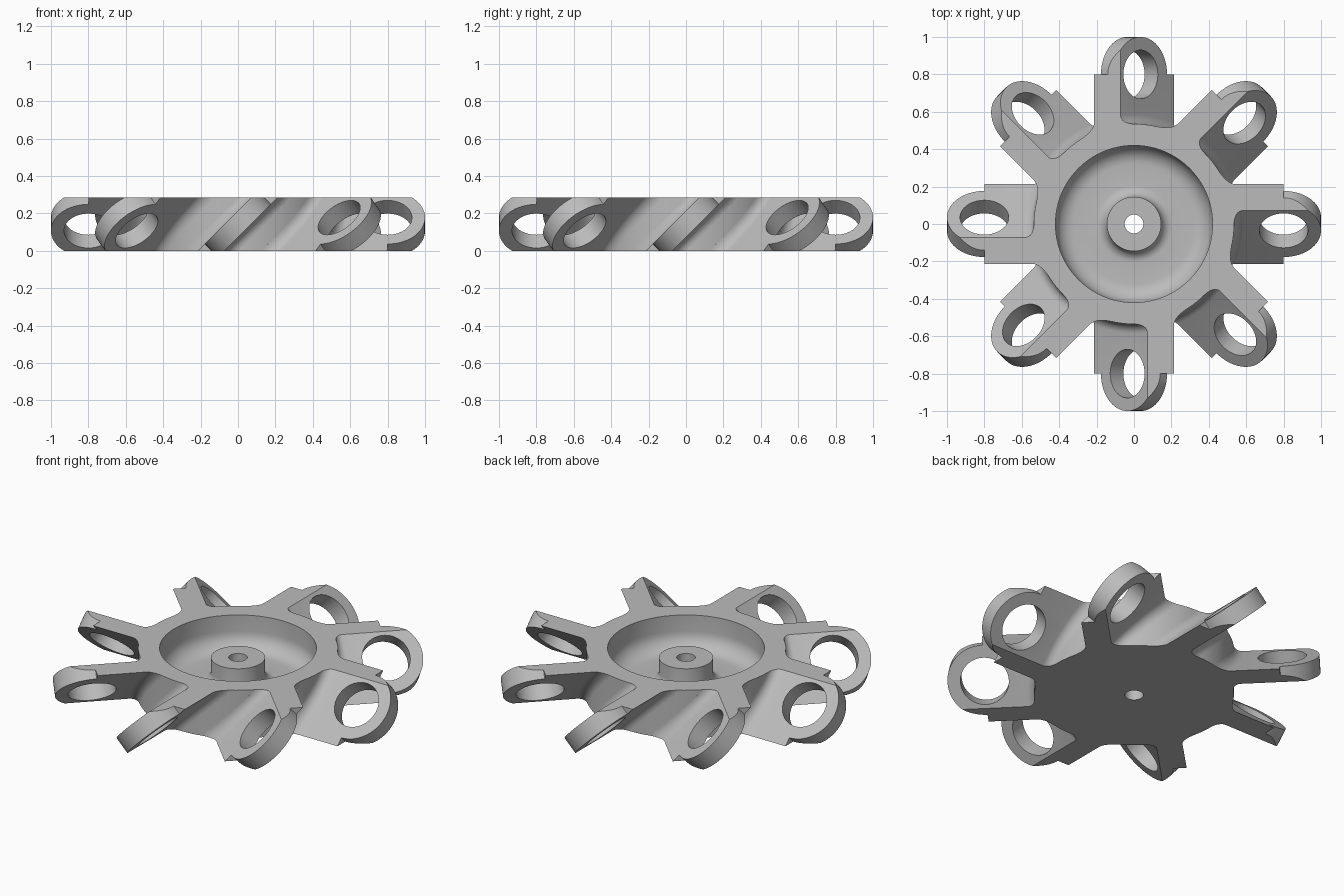
import bpy, bmesh
from math import sin, cos, pi, radians, sqrt
from mathutils import Matrix, Vector

if "Cube" in bpy.data.objects:
    bpy.data.objects.remove(bpy.data.objects["Cube"])

H = 0.285          # overall height
HUB_R = 0.535      # outer wall of the hub
REACH = 0.8        # distance of eyelet centres
THICK = 0.05       # half thickness of the blades
FILLET = 0.05
TILT = Matrix.Translation((0, -REACH, H / 2)) @ Matrix.Rotation(radians(-45), 4, "Y")

grey = bpy.data.materials.new("light_grey")
grey.use_nodes = True
grey.diffuse_color = (0.5, 0.5, 0.5, 1)
grey.node_tree.nodes["Principled BSDF"].inputs["Base Color"].default_value = (0.5, 0.5, 0.5, 1)


def finish(name, bm):
    bmesh.ops.recalc_face_normals(bm, faces=bm.faces)
    mesh = bpy.data.meshes.new(name)
    bm.to_mesh(mesh)
    bm.free()
    mesh.materials.append(grey)
    obj = bpy.data.objects.new(name, mesh)
    bpy.context.collection.objects.link(obj)
    return obj


def smooth(obj):
    bpy.ops.object.select_all(action="DESELECT")
    obj.select_set(True)
    bpy.context.view_layer.objects.active = obj
    bpy.ops.object.shade_smooth_by_angle(angle=radians(30))


def lathe(profile, steps):
    """Revolve a closed (radius, height) loop around z."""
    bm = bmesh.new()
    rings = [[bm.verts.new((r * cos(2 * pi * i / steps), r * sin(2 * pi * i / steps), z))
              for r, z in profile] for i in range(steps)]
    n = len(profile)
    for i in range(steps):
        a, b = rings[i], rings[(i + 1) % steps]
        for j in range(n):
            k = (j + 1) % n
            bm.faces.new((a[j], b[j], b[k], a[k]))
    return bm


def arc(cx, cz, r, start, end, n=8):
    return [(cx + r * cos(radians(start + (end - start) * i / n)),
             cz + r * sin(radians(start + (end - start) * i / n))) for i in range(n + 1)]


# Hub: dished disc with a bored centre boss
profile = [(0.05, 0), (HUB_R, 0), (HUB_R, H), (0.42, H)]
profile += arc(0.32, 0.19, 0.1, 0, -90)
profile += arc(0.205, 0.15, 0.06, 270, 180)
profile += [(0.145, 0.23), (0.05, 0.23)]
smooth(finish("hub", lathe(profile, 96)))


# Blade: slanted slab lofted outward, flared into the hub wall by a fillet
def section(bm, step, half, end=None):
    w = half * sqrt(2)
    loop = []
    for side in (-1, 1):
        heights = [H * i / 8 for i in range(9)]
        for z in heights[::-side]:
            x = z - H / 2 + side * w
            y = end if end else sqrt(HUB_R ** 2 - x * x) + step
            loop.append(bm.verts.new((x, -y, z)))
    return loop


bm = bmesh.new()
sections = [section(bm, -0.04, THICK + FILLET)]
for i in range(9):
    a = pi / 2 * i / 8
    sections.append(section(bm, FILLET * (1 - cos(a)), THICK + FILLET * (1 - sin(a))))
sections.append(section(bm, 0, THICK, REACH))
for a, b in zip(sections, sections[1:]):
    for j in range(len(a)):
        k = (j + 1) % len(a)
        bm.faces.new((a[j], a[k], b[k], b[j]))
bm.faces.new(sections[-1])
# Inner end is closed by strips between the two sides
first = sections[0]
for j in range(8):
    bm.faces.new((first[j], first[j + 1], first[16 - j], first[17 - j]))
blade = finish("blade", bm)

# Cut the eyelet bore through the blade
bm = bmesh.new()
bmesh.ops.create_cone(bm, cap_ends=True, segments=64, radius1=0.13, radius2=0.13, depth=0.4, matrix=TILT)
cutter = finish("bore_cutter", bm)
cutter.hide_render = True
mod = blade.modifiers.new("bore", "BOOLEAN")
mod.operation, mod.solver, mod.object = "DIFFERENCE", "EXACT", cutter
bpy.context.view_layer.objects.active = blade
bpy.ops.object.modifier_apply(modifier="bore")
bpy.data.objects.remove(cutter)

# Eyelet: outer half of a slanted ring, trimmed flat at top and bottom
bm = lathe([(0.13, -THICK), (0.2, -THICK), (0.2, THICK), (0.13, THICK)], 64)
bm.transform(TILT)
for point, normal in (((0, -REACH, 0), (0, 1, 0)), ((0, 0, H), (0, 0, 1)), ((0, 0, 0), (0, 0, -1))):
    cut = bmesh.ops.bisect_plane(bm, geom=bm.verts[:] + bm.edges[:] + bm.faces[:], dist=1e-5,
                                 plane_co=Vector(point), plane_no=Vector(normal), clear_outer=True)
    edges = [e for e in cut["geom_cut"] if isinstance(e, bmesh.types.BMEdge)]
    bmesh.ops.holes_fill(bm, edges=edges, sides=0)
eyelet = finish("eyelet", bm)

# Eight arms around the hub
for part in (blade, eyelet):
    smooth(part)
    for i in range(1, 8):
        copy = part.copy()
        copy.name = f"{part.name}_{i + 1}"
        copy.rotation_euler.z = i * pi / 4
        bpy.context.collection.objects.link(copy)
